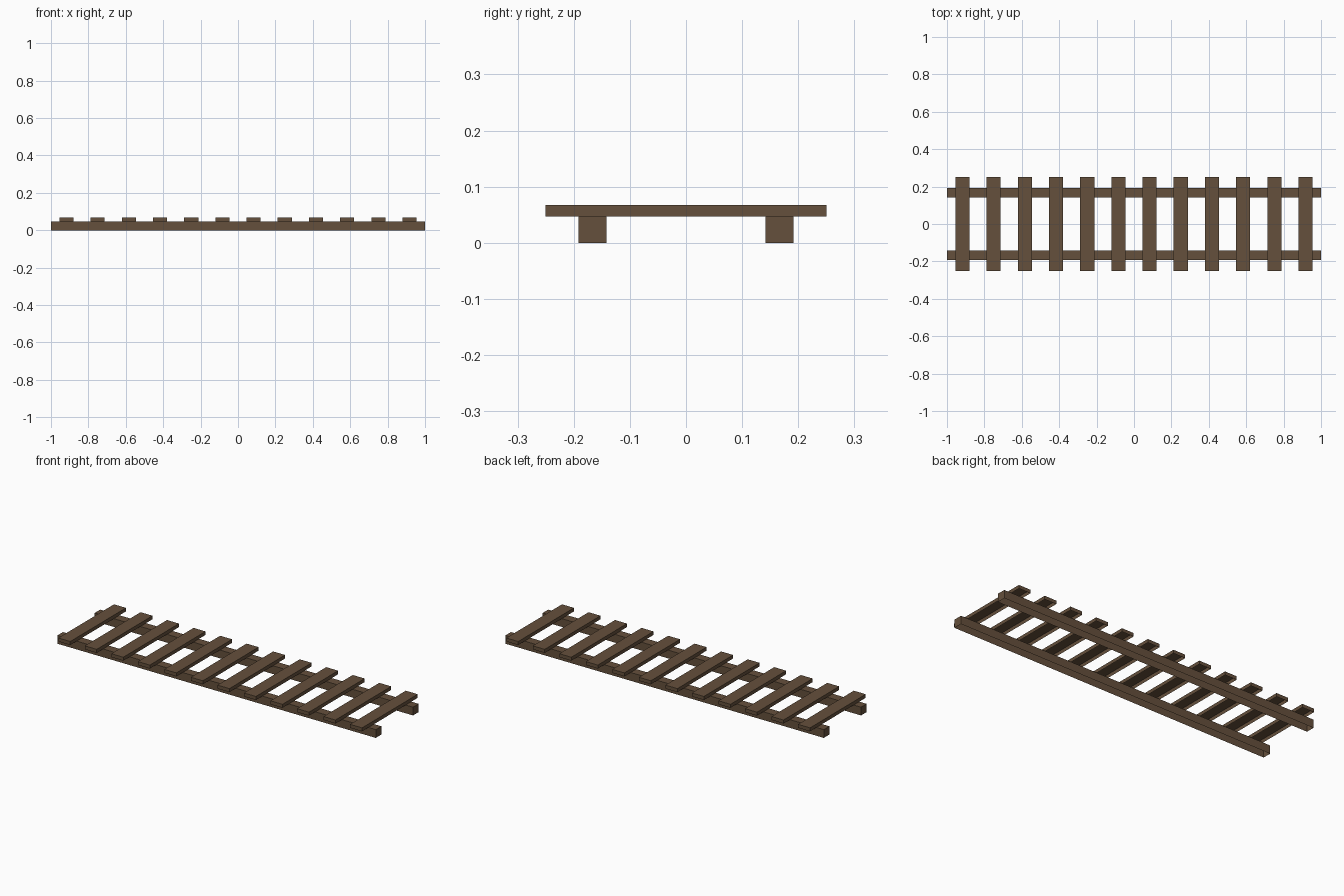
import bpy, bmesh
from mathutils import Vector

if "Cube" in bpy.data.objects:
    bpy.data.objects.remove(bpy.data.objects["Cube"])

wood = bpy.data.materials.new("dark_brown_wood")
wood.diffuse_color = (0.13, 0.08, 0.045, 1)
wood.use_nodes = True
wood.node_tree.nodes["Principled BSDF"].inputs["Base Color"].default_value = wood.diffuse_color


def plank(name, lo, hi):
    """Board shell between two corners, open on its hidden underside."""
    lo, hi = Vector(lo), Vector(hi)
    bm = bmesh.new()
    bmesh.ops.create_cube(bm, size=1)
    for v in bm.verts:
        v.co = (lo + hi) / 2 + v.co * (hi - lo)
    bm.normal_update()
    under = [f for f in bm.faces if f.normal.z < -0.5]
    bmesh.ops.delete(bm, geom=under, context='FACES_ONLY')
    mesh = bpy.data.meshes.new(name)
    bm.to_mesh(mesh)
    bm.free()
    mesh.materials.append(wood)
    obj = bpy.data.objects.new(name, mesh)
    bpy.context.collection.objects.link(obj)
    return obj


rail_top, slat_top = 0.047, 0.067

# Two long bearers
for side, y in (("front", -0.167), ("back", 0.167)):
    plank(f"{side}_rail", (-1, y - 0.025, 0), (1, y + 0.025, rail_top))

# Twelve evenly spaced cross slats
count = 12
for i in range(count):
    x = -1 + (i + 0.5) * 2 / count
    plank(f"slat_{i + 1}", (x - 0.0375, -0.25, rail_top), (x + 0.0375, 0.25, slat_top))
